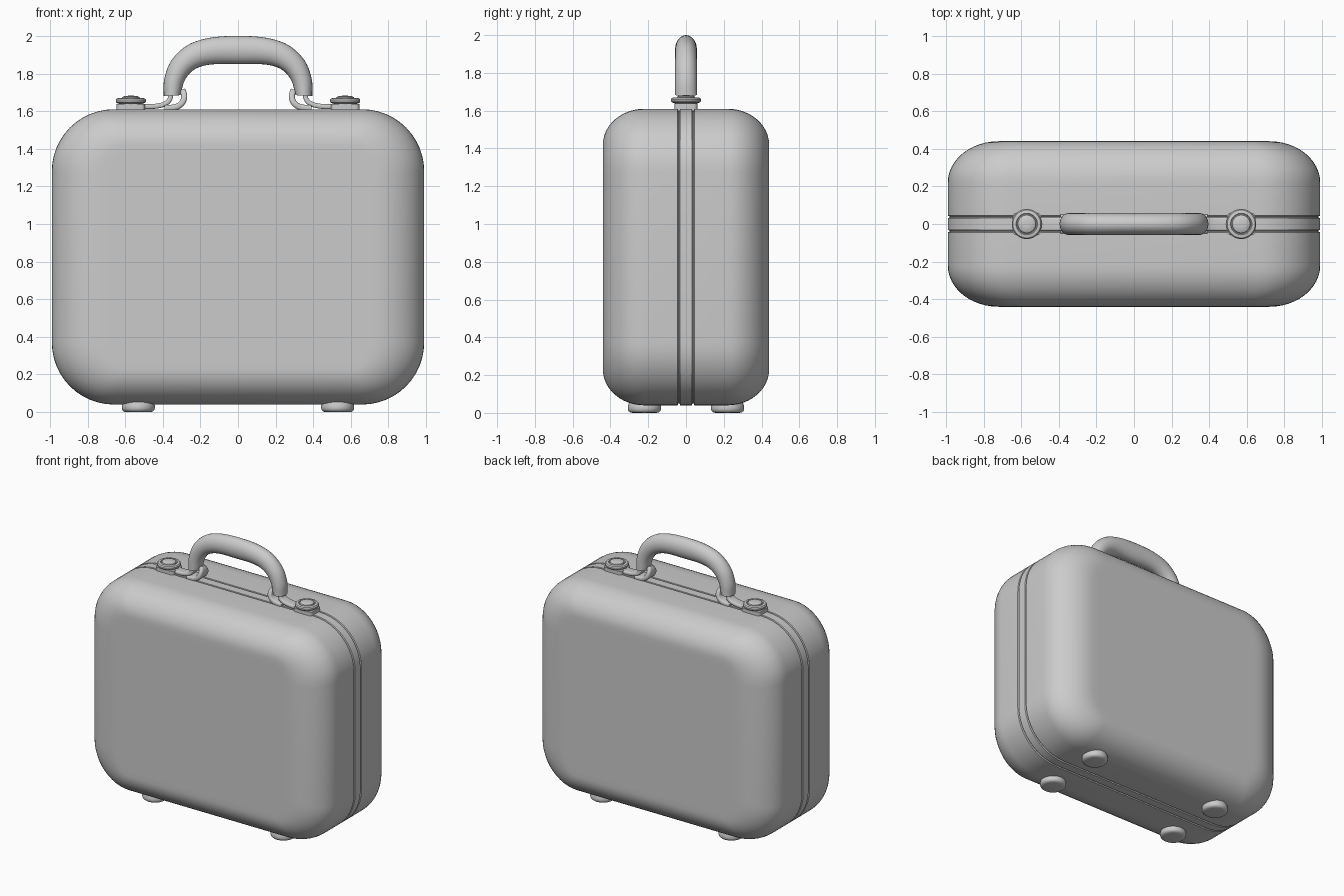
import bpy, bmesh
from math import sin, cos, pi, radians
from mathutils import Vector

if "Cube" in bpy.data.objects:
    bpy.data.objects.remove(bpy.data.objects["Cube"])


def loft(name, rings, mirror=(False, False), angle=35):
    """Skin a list of closed rings, cap both ends, shade smooth, mirror about the origin."""
    bm = bmesh.new()
    rows = [[bm.verts.new(p) for p in ring] for ring in rings]
    n = len(rows[0])
    for a, b in zip(rows, rows[1:]):
        for i in range(n):
            j = (i + 1) % n
            bm.faces.new((a[i], a[j], b[j], b[i]))
    bm.faces.new(rows[0])
    bm.faces.new(rows[-1])
    bmesh.ops.recalc_face_normals(bm, faces=bm.faces)
    me = bpy.data.meshes.new(name)
    bm.to_mesh(me)
    bm.free()
    ob = bpy.data.objects.new(name, me)
    bpy.context.collection.objects.link(ob)
    bpy.ops.object.select_all(action='DESELECT')
    ob.select_set(True)
    bpy.context.view_layer.objects.active = ob
    bpy.ops.object.shade_smooth_by_angle(angle=radians(angle))
    if any(mirror):
        m = ob.modifiers.new("Mirror", 'MIRROR')
        m.use_axis = (mirror[0], mirror[1], False)
        m.use_mirror_merge = False
    return ob


def lathe(name, x, y, profile, mirror, n=40):
    return loft(name, [[(x + r * cos(2 * pi * i / n), y + r * sin(2 * pi * i / n), z)
                        for i in range(n)] for r, z in profile], mirror)


def rounded(hx, hy, rx, ry, steps=12):
    """Rounded rectangle outline with elliptical corners."""
    pts = []
    for k, (sx, sy) in enumerate(((1, 1), (-1, 1), (-1, -1), (1, -1))):
        for i in range(steps + 1):
            a = pi / 2 * (k + i / steps)
            pts.append((sx * (hx - rx) + rx * cos(a), sy * (hy - ry) + ry * sin(a)))
    return pts


def smooth(points, steps=5):
    """Catmull-Rom through tuples of any length."""
    p = [Vector(q) for q in points]
    p = [2 * p[0] - p[1]] + p + [2 * p[-1] - p[-2]]
    out = []
    for a, b, c, d in zip(p, p[1:], p[2:], p[3:]):
        for i in range(steps):
            t = i / steps
            out.append(0.5 * (2 * b + (c - a) * t + (2 * a - 5 * b + 4 * c - d) * t * t
                              + (3 * b - a - 3 * c + d) * t ** 3))
    return out + [p[-2]]


def strip(name, path, thick):
    """Bent plate: path points are (x, z, half width in y)."""
    pts = smooth([(x, z, w) for x, z, w in path])
    rings = []
    for i, p in enumerate(pts):
        d = pts[min(i + 1, len(pts) - 1)] - pts[max(i - 1, 0)]
        nrm = Vector((-d.y, d.x)).normalized()
        rings.append([(p.x + nrm.x * v, u, p.y + nrm.y * v)
                      for u, v in rounded(p.z, thick, thick * .7, thick * .7, 3)])
    return loft(name, rings, (True, False))


# Case shell: rounded outlines stacked along y, with two seam grooves round the middle
half = [(.031, 0, 0), (.034, .009, .009), (.041, .009, .009), (.044, 0, 0)]
for i in range(13):
    a = pi / 2 * i / 12
    half.append((.22 + .22 * sin(a), .27 * (1 - cos(a)), .19 * (1 - cos(a))))
half.append((.44, .31, .23))
profile = [(-y, ix, iz) for y, ix, iz in reversed(half)] + half
loft("case_shell", [[(x, y, .825 + z) for x, z in
                     rounded(.99 - ix, .785 - iz, .33 - .8 * ix, .33 - .8 * iz)]
                    for y, ix, iz in profile])

# Carrying handle: elliptical section between outer and inner curves (xo, zo, xi, zi)
side = [(.395, 1.68, .305, 1.685), (.392, 1.77, .287, 1.755), (.355, 1.868, .25, 1.808),
        (.27, 1.95, .195, 1.838), (.15, 1.99, .12, 1.85)]
pts = [(-a, b, -c, d) for a, b, c, d in side] + [(0, 2, 0, 1.85)] + side[::-1]
rings = []
for xo, zo, xi, zi in smooth(pts):
    ring = []
    for i in range(24):
        c, s = cos(2 * pi * i / 24), sin(2 * pi * i / 24)
        ring.append(((xo + xi + (xo - xi) * c) / 2, .058 * s, (zo + zi + (zo - zi) * c) / 2))
    rings.append(ring)
loft("carrying_handle", rings)

# Handle mounts: strap running from the latch up into the handle, and a curved lug inside
strip("handle_strap", [(.53, 1.625, .036), (.45, 1.625, .036), (.39, 1.638, .036),
                       (.362, 1.665, .034), (.355, 1.71, .032)], .013)
strip("handle_lug", [(.39, 1.615, .05), (.33, 1.622, .05), (.297, 1.645, .05),
                     (.286, 1.68, .042), (.296, 1.715, .02)], .016)

# Latches: square base, round flanged knob with a raised centre
loft("latch_base", [[(.57 + x, y, z) for x, y in rounded(.075, .06, .02, .02, 4)]
                    for z in (1.59, 1.638)], (True, False))
lathe("latch_knob", .57, 0,
      [(.055, 1.62), (.062, 1.64), (.074, 1.643), (.08, 1.65), (.08, 1.66), (.074, 1.668),
       (.057, 1.671), (.054, 1.664), (.05, 1.664), (.047, 1.674), (.036, 1.68), (.015, 1.682)],
      (True, False))

# Feet
lathe("foot", .53, .22,
      [(.06, 0), (.075, .002), (.085, .01), (.088, .02), (.088, .035), (.08, .06)],
      (True, True))
